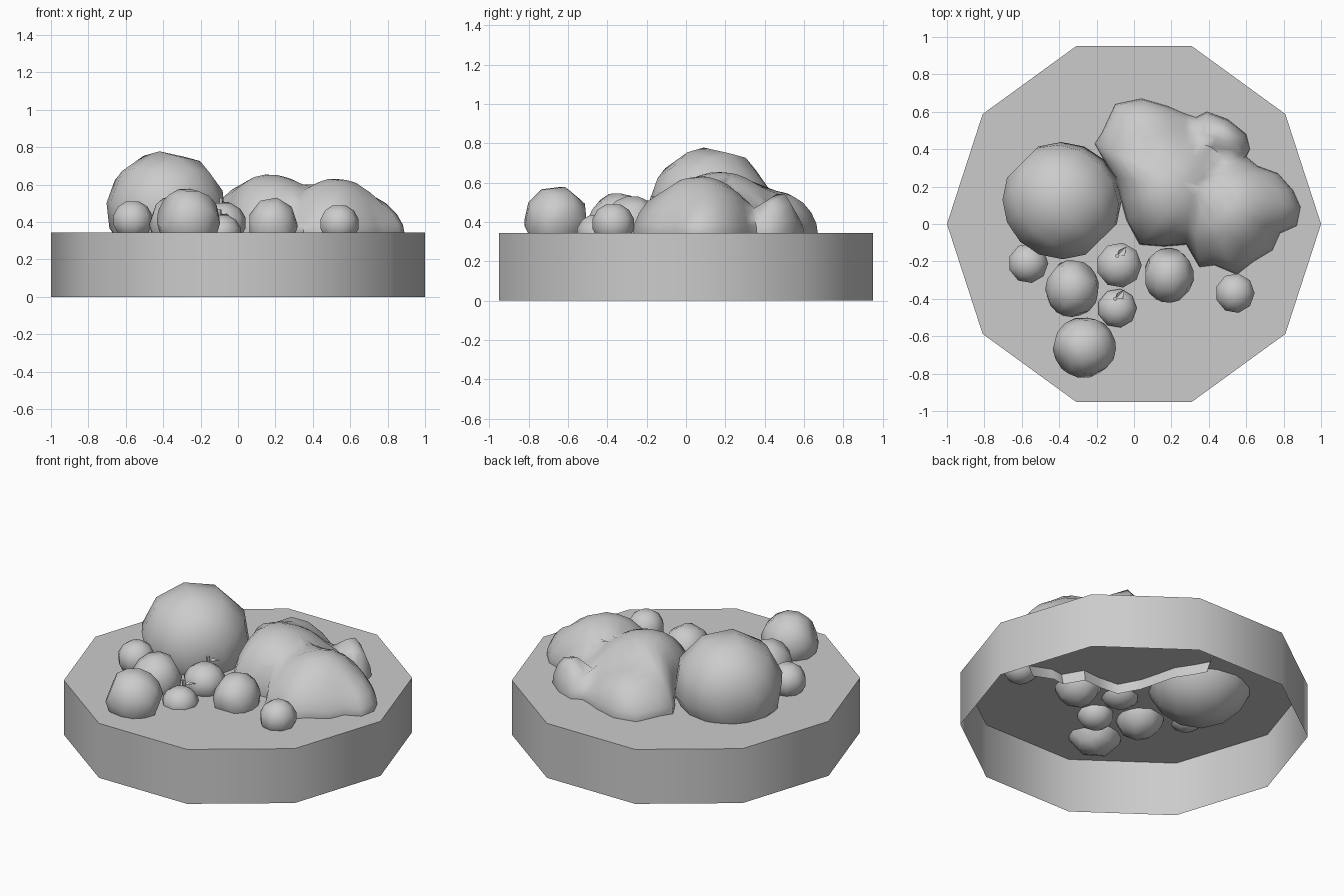
import bpy, math
from mathutils import Vector

cube = bpy.data.objects.get("Cube")
if cube:
    bpy.data.objects.remove(cube, do_unlink=True)

PLATE = 0.345

grey = bpy.data.materials.new("plain_grey")
grey.use_nodes = True
grey.diffuse_color = (0.6, 0.6, 0.6, 1)
grey.node_tree.nodes["Principled BSDF"].inputs["Base Color"].default_value = (0.6, 0.6, 0.6, 1)


def build(name, verts, faces, angle=50):
    mesh = bpy.data.meshes.new(name)
    mesh.from_pydata([tuple(v) for v in verts], [], faces)
    mesh.materials.append(grey)
    obj = bpy.data.objects.new(name, mesh)
    bpy.context.collection.objects.link(obj)
    bpy.ops.object.select_all(action='DESELECT')
    obj.select_set(True)
    bpy.context.view_layer.objects.active = obj
    bpy.ops.object.shade_smooth_by_angle(angle=math.radians(angle))
    return obj


def strips(rings, n):
    """Quads joining consecutive rings of n vertices."""
    return [(r * n + i, r * n + (i + 1) % n, (r + 1) * n + (i + 1) % n, (r + 1) * n + i)
            for r in range(rings - 1) for i in range(n)]


def fruit(name, centre, size, axis=(0, 0, 1), cap=20, sides=9, rings=6):
    """Faceted ball with flat ends along its axis; size scales it in world axes."""
    turn = Vector((0, 0, 1)).rotation_difference(Vector(axis))
    verts = []
    for r in range(rings):
        lat = math.radians(180 - cap - (180 - 2 * cap) * r / (rings - 1))
        for i in range(sides):
            a = math.tau * i / sides
            v = turn @ Vector((math.sin(lat) * math.cos(a), math.sin(lat) * math.sin(a), math.cos(lat)))
            verts.append(Vector(centre) + Vector(v[k] * size[k] for k in range(3)))
    faces = strips(rings, sides)
    faces.append(tuple(reversed(range(sides))))
    faces.append(tuple(range((rings - 1) * sides, rings * sides)))
    return build(name, verts, faces)


def stem_and_leaf(name, x, y, z):
    # Thin tapered stem
    n = 5
    verts = [(x + r * math.cos(math.tau * i / n), y + r * math.sin(math.tau * i / n), z + h)
             for r, h in ((0.008, -0.03), (0.012, 0.04)) for i in range(n)]
    build(name + "_stem", verts, strips(2, n) + [tuple(range(n, 2 * n))])
    # Small bent leaf
    leaf = [(x, y, z + 0.01), (x + 0.04, y, z + 0.02), (x + 0.05, y + 0.05, z + 0.01), (x + 0.01, y + 0.03, z + 0.02)]
    build(name + "_leaf", leaf, [(0, 1, 2), (0, 2, 3)])


# Ten-sided stand, open underneath
ring = [(math.cos(math.tau * i / 10), math.sin(math.tau * i / 10)) for i in range(10)]
build("stand", [(x, y, z) for z in (0, PLATE) for x, y in ring],
      strips(2, 10) + [tuple(range(10, 20))])

# Large melon lying on its side
fruit("melon", (-0.385, 0.125, 0.467), (0.32, 0.315, 0.315), axis=(1, -1, 0), cap=22, sides=10, rings=7)

# Smaller fruit
fruit("front_pear", (-0.265, -0.66, 0.41), (0.17, 0.165, 0.175), axis=(-0.8, -0.4, 0.35), cap=32)
fruit("middle_pear", (-0.33, -0.345, 0.39), (0.145, 0.155, 0.16), axis=(0.5, 0.6, 0.4), cap=28)
fruit("right_pear", (0.185, -0.275, 0.38), (0.135, 0.148, 0.155), axis=(0, 1, 0.4), cap=32)
fruit("left_plum", (-0.565, -0.21, 0.41), (0.11, 0.11, 0.106))
fruit("right_plum", (0.54, -0.37, 0.39), (0.108, 0.11, 0.106))
for label, x, y, z, r in (("back_apple", -0.08, -0.22, 0.395, 0.125),
                          ("front_apple", -0.09, -0.45, 0.345, 0.108)):
    fruit(label, (x, y, z), (r, r, r * 0.9))
    stem_and_leaf(label, x - 0.01, y + 0.05, z + r * 0.75)

# Heap of leafy greens: ground outline and the rounded crowns that lift it
outline = [(.03, -.11), (.16, -.12), (.28, -.11), (.35, -.23), (.43, -.22), (.55, -.27), (.64, -.2),
           (.74, -.14), (.78, -.05), (.87, -.01), (.89, .09), (.85, .18), (.77, .27), (.66, .31),
           (.6, .36), (.62, .4), (.6, .48), (.5, .56), (.39, .6), (.33, .57), (.27, .59), (.18, .63),
           (.04, .67), (-.1, .64), (-.17, .49), (-.21, .43), (-.16, .34), (-.1, .25), (-.07, .13), (-.04, .02)]
crowns = [(.16, .17, .34, .31), (.02, .2, .3, .27), (.04, .47, .28, .22), (.53, .06, .3, .29),
          (.73, .1, .22, .2), (.5, .51, .15, .25), (.53, -.12, .2, .22)]
middle = Vector((.3, .2))


def greens_height(p, t):
    lift = max(h * (1 - 0.6 * ((p - Vector((x, y))).length / r) ** 2) for x, y, r, h in crowns)
    return PLATE + max(lift, 0.1) * math.sqrt(1 - t ** 6)


n = len(outline)
steps = (1, 0.985, 0.93, 0.84, 0.72, 0.58, 0.42, 0.25, 0.1)
verts = []
for x, y in outline:                       # skirt hanging under the plate
    p = middle.lerp(Vector((x, y)), 0.97)
    verts.append((p.x, p.y, PLATE - 0.07))
for t in steps:
    for x, y in outline:
        p = middle.lerp(Vector((x, y)), t)
        verts.append((p.x, p.y, greens_height(p, t)))
faces = strips(len(steps) + 1, n)
faces.append(tuple(range(len(steps) * n, (len(steps) + 1) * n)))
build("leafy_greens", verts, faces, angle=60)
